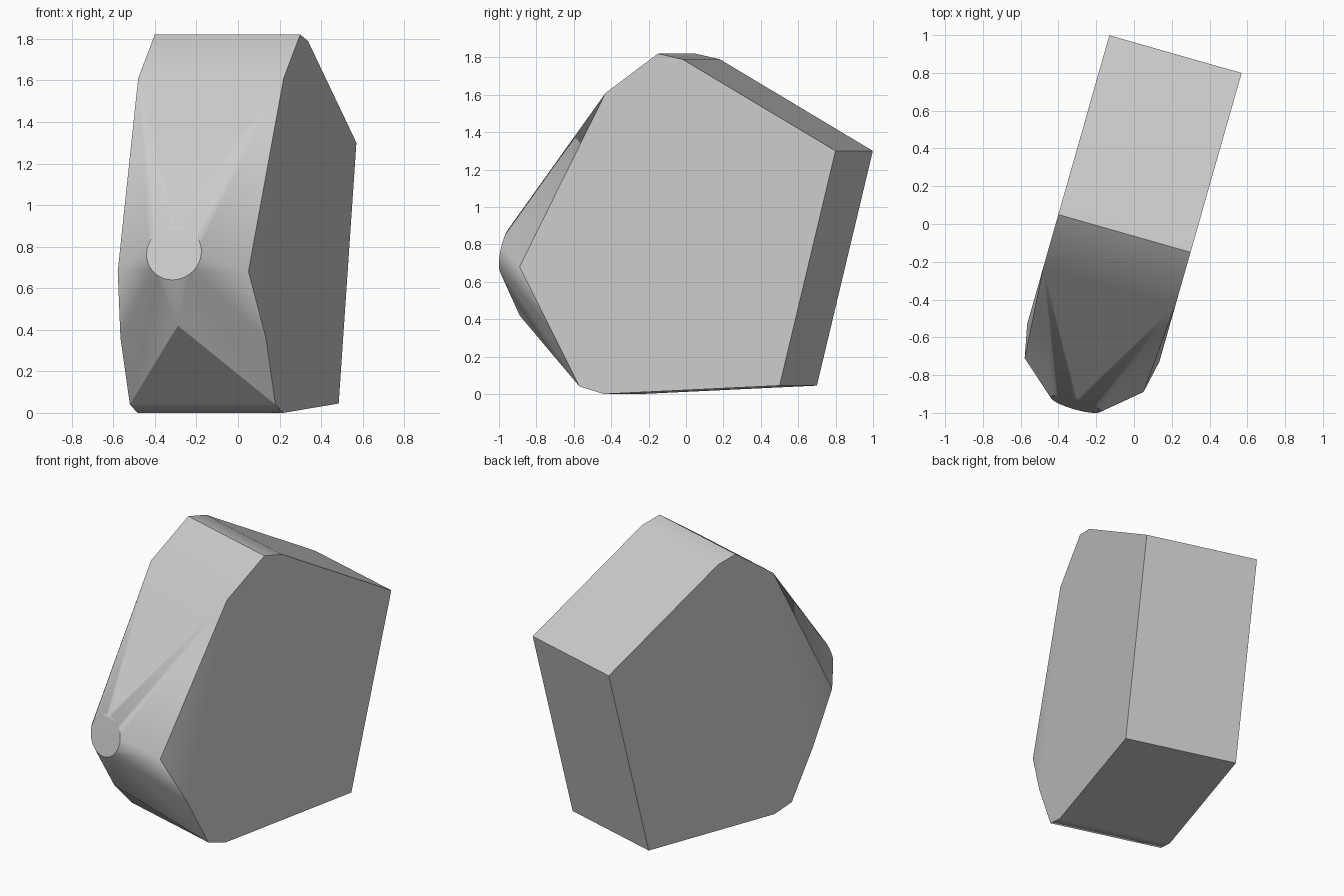
import bpy, bmesh, math
from mathutils import Vector, Matrix

cube = bpy.data.objects.get("Cube")
if cube:
    bpy.data.objects.remove(cube, do_unlink=True)

# Plain grey material
grey = bpy.data.materials.new("light_grey")
grey.use_nodes = True
colour = (0.6, 0.6, 0.6, 1)
grey.diffuse_color = colour
grey.node_tree.nodes["Principled BSDF"].inputs["Base Color"].default_value = colour

HALF = 0.364   # half width of the slab
CENTRE = -0.035
TURN = math.radians(-15.9)

# Flat side outline (depth, height)
side = [(0.925, 1.30), (0.074, 1.79), (-0.062, 1.82), (-0.353, 1.61),
        (-0.664, 0.36), (-0.498, 0.04), (-0.363, 0.0), (0.614, 0.045)]

bm = bmesh.new()
for s in (-1, 1):
    for y, z in side:
        bm.verts.new((s * HALF, y, z))
    bm.verts.new((s * 0.327, -0.842, 0.68))   # cheek

# Chin ridge
bm.verts.new((0, -0.935, 0.42))

# Round nose tip, tilted slightly upward
STEPS = 40
for i in range(STEPS):
    a = 2 * math.pi * i / STEPS
    bm.verts.new((0.137 * math.cos(a), -1.002 + 0.028 * math.sin(a),
                  0.77 + 0.13 * math.sin(a)))

# Skin the outline and nose, then merge flat regions
bmesh.ops.convex_hull(bm, input=bm.verts[:])
bmesh.ops.dissolve_limit(bm, angle_limit=math.radians(0.6),
                         verts=bm.verts[:], edges=bm.edges[:])
bmesh.ops.recalc_face_normals(bm, faces=bm.faces[:])

# Turn the whole body about the vertical axis
bm.transform(Matrix.Rotation(TURN, 4, 'Z') @ Matrix.Translation((CENTRE, 0, 0)))
mesh = bpy.data.meshes.new("nosed_slab_body")
bm.to_mesh(mesh)
bm.free()
mesh.materials.append(grey)
body = bpy.data.objects.new("nosed_slab_body", mesh)
bpy.context.collection.objects.link(body)

# Soft nose, crisp outer edges, flat large faces
bpy.ops.object.select_all(action='DESELECT')
body.select_set(True)
bpy.context.view_layer.objects.active = body
bpy.ops.object.shade_smooth_by_angle(angle=math.radians(30))
weighted = body.modifiers.new("flat_sides", 'WEIGHTED_NORMAL')
weighted.keep_sharp = True
weighted.weight = 90
